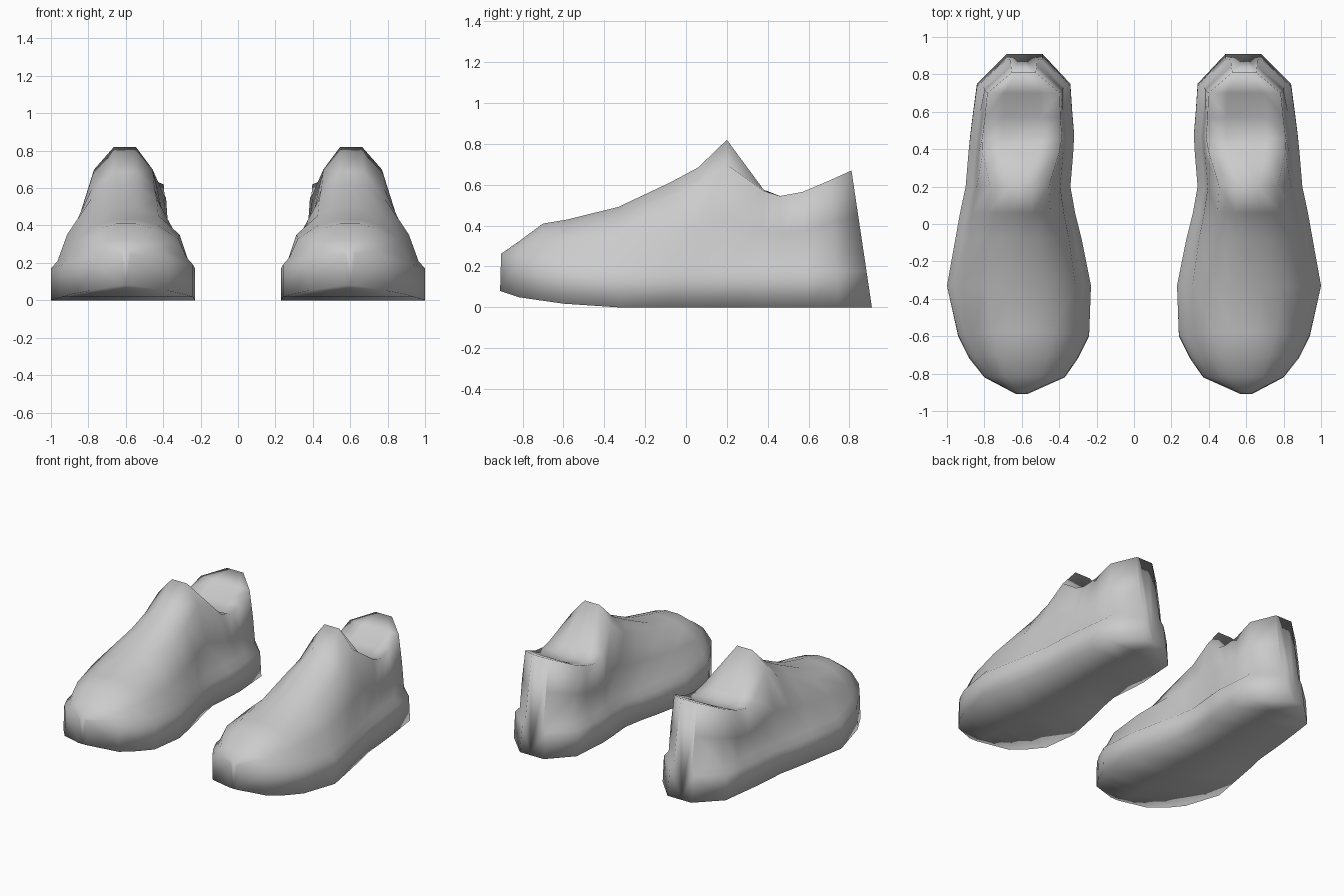
import bpy, bmesh

cube = bpy.data.objects.get("Cube")
if cube:
    bpy.data.objects.remove(cube, do_unlink=True)

mat = bpy.data.materials.new("plain_grey")
mat.use_nodes = True
GREY = (0.6, 0.6, 0.6, 1)
mat.diffuse_color = GREY
mat.node_tree.nodes["Principled BSDF"].inputs["Base Color"].default_value = GREY

CENTRE = 0.6
# Width fraction and height fraction of the three upper points for each section type
FRONT = ((0.86, 0.50), (0.52, 0.86), (0.20, 1.0), 1.0)
TONGUE = ((0.91, 0.36), (0.64, 0.80), (0.24, 1.0), 1.0)
COLLAR = ((0.93, 0.45), (0.88, 1.0), (0.45, 0.97), 0.95)
HEEL = ((0.97, 0.50), (0.90, 1.0), (0.45, 1.0), 1.0)


def blend(a, b, t):
    pts = [tuple(p + (q - p) * t for p, q in zip(m, n)) for m, n in zip(a[:3], b[:3])]
    return (*pts, a[3] + (b[3] - a[3]) * t)


# y at sole, y at top, inner width, outer width, sole z, band z, top z, section type
STATIONS = [
    (-0.91, -0.905, 0.03, 0.03, 0.08, 0.25, 0.262, FRONT),
    (-0.82, -0.815, 0.23, 0.20, 0.05, 0.225, 0.325, FRONT),
    (-0.72, -0.70, 0.30, 0.28, 0.035, 0.205, 0.41, FRONT),
    (-0.60, -0.58, 0.36, 0.34, 0.018, 0.19, 0.43, FRONT),
    (-0.33, -0.33, 0.37, 0.40, 0.0, 0.17, 0.492, FRONT),
    (-0.08, -0.08, 0.32, 0.355, 0.0, 0.17, 0.61, blend(FRONT, TONGUE, 0.5)),
    (0.06, 0.06, 0.285, 0.33, 0.0, 0.17, 0.685, blend(FRONT, TONGUE, 0.8)),
    (0.20, 0.20, 0.26, 0.30, 0.0, 0.175, 0.82, TONGUE),
    (0.38, 0.38, 0.275, 0.285, 0.0, 0.18, 0.585, blend(TONGUE, COLLAR, 0.8)),
    (0.48, 0.46, 0.28, 0.275, 0.0, 0.18, 0.545, COLLAR),
    (0.60, 0.57, 0.27, 0.26, 0.0, 0.18, 0.565, COLLAR),
    (0.75, 0.70, 0.26, 0.24, 0.0, 0.18, 0.62, HEEL),
    (0.91, 0.81, 0.11, 0.08, 0.0, 0.18, 0.67, HEEL),
]


def section(station, side):
    """Closed loop of (x, y, z) points across the shoe at one station."""
    y0, y1, w_in, w_out, zb, zs, zt, kind = station

    def half(w, sign):
        inset = min(0.035, w * 0.25)
        rise = min(0.04, (zt - zs) * 0.4)
        wu, zu = w - inset, zs + rise
        pts = [(w, zb), (w, zs), (wu, zu)]
        pts += [(wu * fx, zu + (zt - zu) * fz) for fx, fz in kind[:3]]
        return [(sign * x, z) for x, z in pts]

    outer, inner = half(w_out, 1), half(w_in, -1)
    loop = [(0, zb)] + outer + [(0, zs + (zt - zs) * kind[3])] + inner[::-1]
    out = []
    for x, z in loop:
        t = max(0.0, (z - zb) / (zt - zb))
        out.append((side * (CENTRE + x), y0 + (y1 - y0) * t, z))
    return out


def make_shoe(name, side):
    bm = bmesh.new()
    rings = [[bm.verts.new(p) for p in section(s, side)] for s in STATIONS]
    n = len(rings[0])
    for a, b in zip(rings, rings[1:]):
        for i in range(n):
            j = (i + 1) % n
            bm.faces.new((a[i], a[j], b[j], b[i]))
    # Close the toe and heel
    bm.faces.new(rings[0])
    bm.faces.new(rings[-1])
    bmesh.ops.recalc_face_normals(bm, faces=bm.faces)
    for f in bm.faces:
        f.smooth = True
    mesh = bpy.data.meshes.new(name)
    bm.to_mesh(mesh)
    bm.free()
    mesh.materials.append(mat)
    obj = bpy.data.objects.new(name, mesh)
    bpy.context.collection.objects.link(obj)


make_shoe("left_shoe", 1)
make_shoe("right_shoe", -1)
